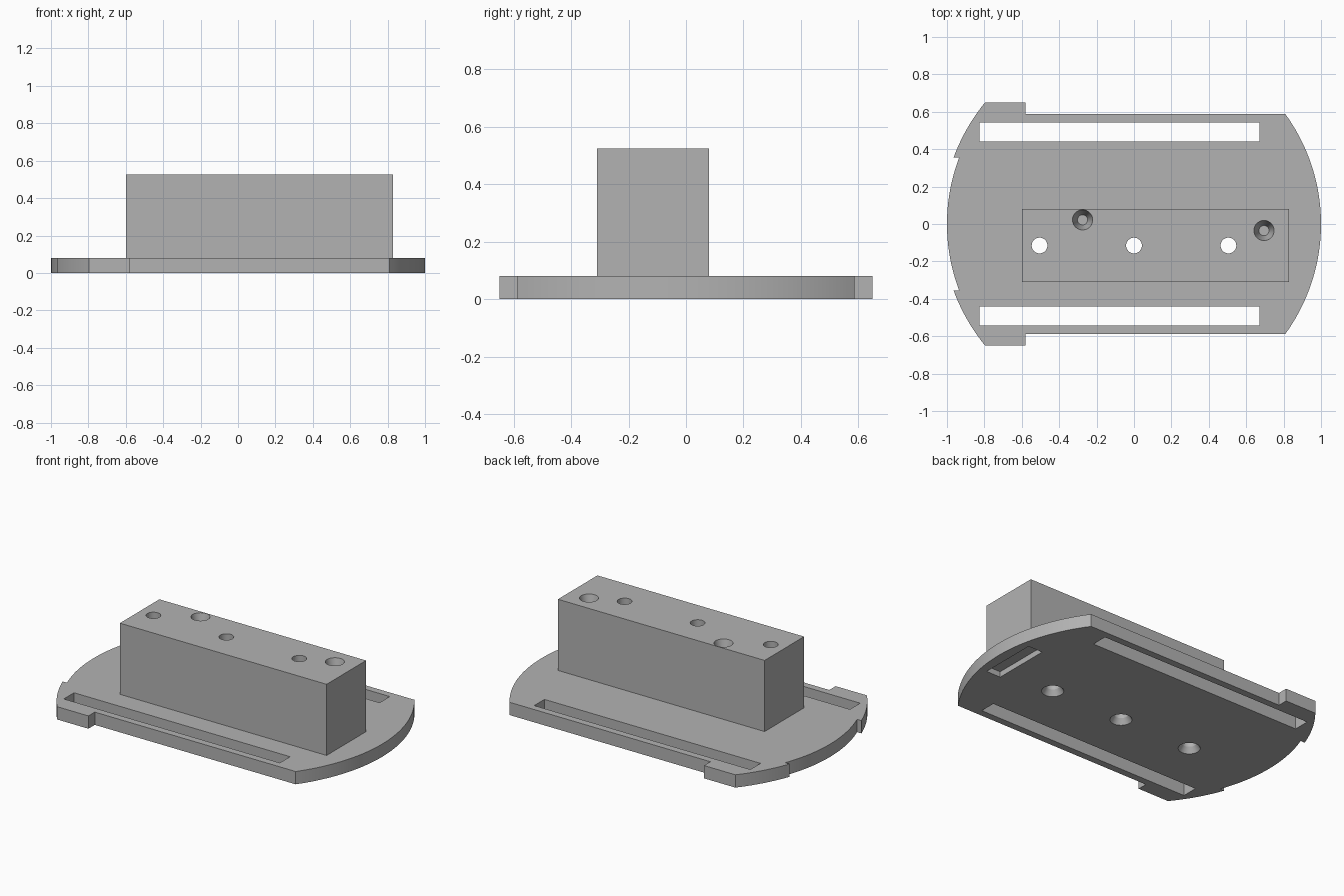
import bpy, bmesh, math

old = bpy.data.objects.get("Cube")
if old:
    bpy.data.objects.remove(old, do_unlink=True)

grey = bpy.data.materials.new("plain grey")
grey.use_nodes = True
colour = (0.45, 0.45, 0.45, 1)
grey.diffuse_color = colour
grey.node_tree.nodes["Principled BSDF"].inputs["Base Color"].default_value = colour

T = 0.08      # plate thickness
TOP = 0.525   # top of the block


def add_object(name, bm):
    bmesh.ops.recalc_face_normals(bm, faces=bm.faces)
    mesh = bpy.data.meshes.new(name)
    bm.to_mesh(mesh)
    bm.free()
    mesh.materials.append(grey)
    ob = bpy.data.objects.new(name, mesh)
    bpy.context.collection.objects.link(ob)
    return ob


def prism(name, outline, z0, z1):
    bm = bmesh.new()
    face = bm.faces.new([bm.verts.new((x, y, z0)) for x, y in outline])
    up = bmesh.ops.extrude_face_region(bm, geom=[face])["geom"]
    verts = [v for v in up if isinstance(v, bmesh.types.BMVert)]
    bmesh.ops.translate(bm, verts=verts, vec=(0, 0, z1 - z0))
    return add_object(name, bm)


def box(name, x0, x1, y0, y1, z0, z1):
    return prism(name, [(x0, y0), (x1, y0), (x1, y1), (x0, y1)], z0, z1)


def turned(name, x, y, profile, n=40):
    """Solid of revolution through (radius, z) rings, closed at both ends."""
    bm = bmesh.new()
    rings = [[bm.verts.new((x + r * math.cos(2 * math.pi * i / n),
                            y + r * math.sin(2 * math.pi * i / n), z))
              for i in range(n)] for r, z in profile]
    for a, b in zip(rings, rings[1:]):
        for i in range(n):
            j = (i + 1) % n
            bm.faces.new((a[i], a[j], b[j], b[i]))
    bm.faces.new(rings[0])
    bm.faces.new(rings[-1])
    return add_object(name, bm)


def combine(target, tool, operation):
    mod = target.modifiers.new(operation, 'BOOLEAN')
    mod.operation = operation
    mod.solver = 'EXACT'
    mod.object = tool
    bpy.context.view_layer.objects.active = target
    bpy.ops.object.modifier_apply(modifier=mod.name)
    bpy.data.objects.remove(tool, do_unlink=True)


def arc(r, y0, y1, side, n):
    ys = [math.asin(y0 / r) + (math.asin(y1 / r) - math.asin(y0 / r)) * i / n
          for i in range(n + 1)]
    return [(side * r * math.cos(a), r * math.sin(a)) for a in ys]


# Plate outline: rounded right end, side tabs and stepped left end
outline = arc(1.0, -0.587, 0.587, 1, 40)
outline += [(-0.58, 0.587), (-0.58, 0.65)]
outline += arc(1.028, 0.65, 0.355, -1, 10)
outline += arc(1.0, 0.355, -0.355, -1, 24)
outline += arc(1.028, -0.355, -0.65, -1, 10)
outline += [(-0.58, -0.65), (-0.58, -0.587)]
mount = prism("plate_with_block", outline, 0, T)

# Block standing on the plate
combine(mount, box("block", -0.6, 0.83, -0.31, 0.08, 0.05, TOP), 'UNION')

# Long side slots and shallow pocket under the rounded end
for side in (-1, 1):
    ys = sorted((side * 0.442, side * 0.543))
    combine(mount, box("slot_cutter", -0.825, 0.67, *ys, -0.1, 0.2), 'DIFFERENCE')
combine(mount, box("pocket_cutter", 0.835, 0.935, -0.185, 0.185, -0.1, 0.035),
        'DIFFERENCE')

# Through holes, countersunk from below
for x in (-0.505, 0, 0.505):
    combine(mount, turned("hole_cutter", x, -0.115,
                          [(0.063, -0.05), (0.063, 0), (0.042, 0.035), (0.042, 0.6)]),
            'DIFFERENCE')

# Tapered blind holes in the top
for x, y in ((-0.275, 0.022), (0.695, -0.035)):
    combine(mount, turned("taper_cutter", x, y,
                          [(0.027, TOP - 0.11), (0.054, TOP), (0.054, 0.6)]),
            'DIFFERENCE')

bpy.ops.object.select_all(action='DESELECT')
mount.select_set(True)
bpy.context.view_layer.objects.active = mount
bpy.ops.object.shade_smooth_by_angle(angle=math.radians(25))
